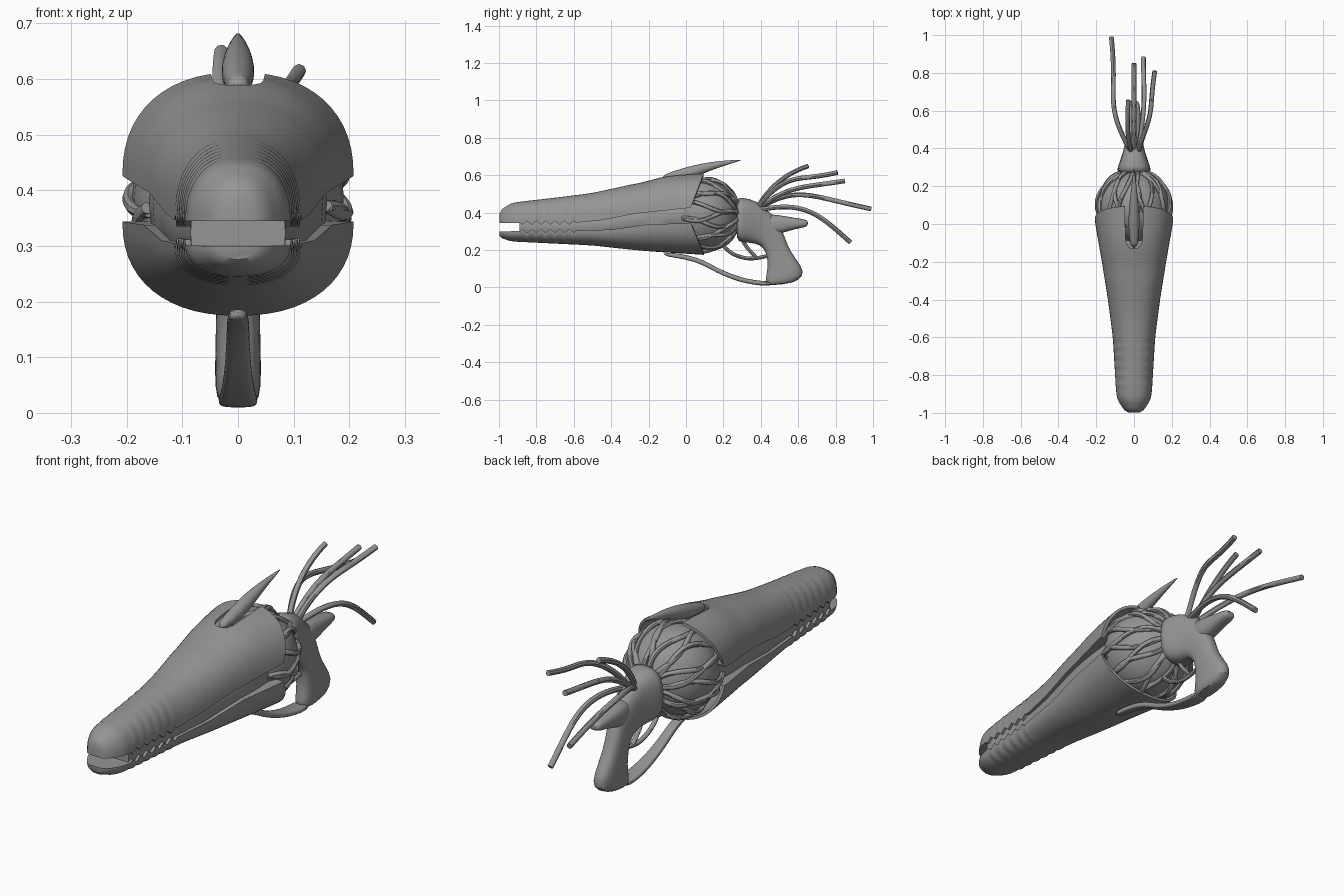
import bpy, bmesh, math
from math import sin, cos, pi

cube = bpy.data.objects.get("Cube")
if cube:
    bpy.data.objects.remove(cube)

grey = bpy.data.materials.new("plain grey")
grey.use_nodes = True
GREY = (0.3, 0.3, 0.3, 1)
grey.diffuse_color = GREY
grey.node_tree.nodes["Principled BSDF"].inputs["Base Color"].default_value = GREY


def activate(ob):
    bpy.ops.object.select_all(action='DESELECT')
    ob.select_set(True)
    bpy.context.view_layer.objects.active = ob


def smooth(ob, angle=45):
    activate(ob)
    bpy.ops.object.shade_smooth_by_angle(angle=math.radians(angle))


def skin_rings(name, rings, cap_end=True):
    """Join equal rings of points into a skin, capping its ends."""
    bm = bmesh.new()
    loops = [[bm.verts.new(p) for p in ring] for ring in rings]
    n = len(loops[0])
    for a, b in zip(loops, loops[1:]):
        for i in range(n):
            j = (i + 1) % n
            bm.faces.new((a[i], a[j], b[j], b[i]))
    bm.faces.new(loops[0])
    if cap_end:
        bm.faces.new(loops[-1])
    bmesh.ops.recalc_face_normals(bm, faces=bm.faces)
    mesh = bpy.data.meshes.new(name)
    bm.to_mesh(mesh)
    bm.free()
    ob = bpy.data.objects.new(name, mesh)
    bpy.context.collection.objects.link(ob)
    mesh.materials.append(grey)
    return ob


def power(v, e):
    return math.copysign(abs(v) ** e, v)


def loft(name, sections, e=0.8, n=16, subdiv=1):
    """Each section: lower (y, z), upper (y, z), half width."""
    rings = []
    for (y0, z0), (y1, z1), hw in sections:
        ring = []
        for i in range(n):
            a = 2 * pi * i / n
            s = power(sin(a), e) / 2
            ring.append((hw * power(cos(a), e),
                         (y0 + y1) / 2 + (y1 - y0) * s,
                         (z0 + z1) / 2 + (z1 - z0) * s))
        rings.append(ring)
    ob = skin_rings(name, rings)
    if subdiv:
        mod = ob.modifiers.new("round", 'SUBSURF')
        mod.levels = mod.render_levels = subdiv
    smooth(ob)
    return ob


def tubes(name, paths, radius):
    curve = bpy.data.curves.new(name, 'CURVE')
    curve.dimensions = '3D'
    curve.bevel_depth = radius
    curve.bevel_resolution = 2
    curve.use_fill_caps = True
    curve.resolution_u = 5
    for pts in paths:
        sp = curve.splines.new('NURBS')
        sp.points.add(len(pts) - 1)
        for p, co in zip(sp.points, pts):
            p.co = (*co, 1)
        sp.order_u = min(4, len(pts))
        sp.use_endpoint_u = True
    curve.materials.append(grey)
    ob = bpy.data.objects.new(name, curve)
    bpy.context.collection.objects.link(ob)
    activate(ob)
    bpy.ops.object.convert(target='MESH')
    smooth(bpy.context.object)


# Jaw profiles along y
WIDTH = [(-1, .025), (-.985, .055), (-.96, .078), (-.92, .093), (-.8, .1), (-.6, .112),
         (-.4, .138), (-.2, .17), (0, .205), (.06, .212)]
TOP = [(-1, .385), (-.985, .425), (-.96, .447), (-.9, .457), (-.7, .48), (-.5, .505),
       (-.25, .56), (-.13, .6), (.06, .615)]
UPPER_LIP = [(-1, .345), (-.6, .345), (-.45, .36), (-.27, .395), (.06, .43)]
LOWER_LIP = [(-1, .3), (-.57, .305), (-.4, .31), (-.2, .338), (.06, .345)]
BOTTOM = [(-1, .28), (-.985, .26), (-.95, .247), (-.5, .225), (-.2, .192), (.06, .172)]


def lerp(table, y):
    for (a, u), (b, v) in zip(table, table[1:]):
        if y <= b:
            return u + (v - u) * (y - a) / (b - a)
    return table[-1][1]


def soft(table, y):
    d = min(.04, y + 1, .06 - y)
    return (lerp(table, y - d) + 2 * lerp(table, y) + lerp(table, y + d)) / 4


def tooth(y):
    if not -.88 < y < -.575:
        return 0
    return 1 - abs(((y + .9) / .05) % 1 * 2 - 1)


def jaw(name, edge, crest, tooth_sign):
    rings = []
    for y in [-.997, -.985, -.97] + [-.95 + .0125 * i for i in range(79)]:
        w, c = soft(WIDTH, y), soft(crest, y)
        lip = lerp(edge, y) + tooth_sign * .02 * tooth(y)
        if -.88 < y < -.575:
            lip -= tooth_sign * .01
        ring = []
        for i in range(29):
            a = pi * i / 28
            s = abs(sin(a)) ** .88
            sweep = .07 * s * max(0, (y + .3) / .325)
            ring.append((w * power(cos(a), .88), y + sweep, lip + (c - lip) * s))
        rings.append(ring)
    ob = skin_rings(name, rings, cap_end=False)
    mod = ob.modifiers.new("thickness", 'SOLIDIFY')
    mod.thickness = .012
    mod.offset = -1
    activate(ob)
    bpy.ops.object.modifier_apply(modifier=mod.name)
    return ob


upper = jaw("upper_jaw", UPPER_LIP, TOP, -1)
lower = jaw("lower_jaw", LOWER_LIP, BOTTOM, 1)

# Rounded slot for the horn in the upper jaw
cutter = loft("slot_cutter", [((y, .5), (y, .8), w) for y, w in
                              ((-.13, .012), (-.122, .028), (-.1, .042), (-.06, .046), (.25, .052))],
              e=.3, subdiv=0)
cutter.hide_render = True
cut = upper.modifiers.new("slot", 'BOOLEAN')
cut.operation = 'DIFFERENCE'
cut.solver = 'EXACT'
cut.object = cutter
activate(upper)
bpy.ops.object.modifier_apply(modifier=cut.name)
bpy.data.objects.remove(cutter)
smooth(upper, 40)
smooth(lower, 40)

# Mouth lining between the jaws
loft("mouth_lining", [((y, lerp(LOWER_LIP, y) - .03), (y, lerp(UPPER_LIP, y) + .03),
                       min(.16, .9 * lerp(WIDTH, y)))
                      for y in (-.89, -.75, -.6, -.45, -.3, -.2, -.1, 0)], e=.35, subdiv=0)

# Horn on the crown
loft("horn", [((-.14, .57), (-.13, .602), .02), ((0, .57), (-.02, .638), .032),
              ((.09, .608), (.07, .662), .028), ((.19, .647), (.18, .678), .015),
              ((.3, .68), (.3, .684), .003)], e=1)

# Ball core wrapped in wavy strands that meet at the rear pole
CY, CZ = .09, .388
bpy.ops.mesh.primitive_uv_sphere_add(segments=32, ring_count=20, radius=.19, location=(0, CY, CZ))
ball = bpy.context.object
ball.name = "ball_core"
ball.data.materials.append(grey)
smooth(ball)
strands = []
COUNT = 24
for k in range(COUNT):
    path = []
    for i in range(12):
        phi = .3 + i * .17
        th = 2 * pi * k / COUNT + .17 * sin(phi * 2.6 + k * 2.3)
        r = .196 + .004 * sin(k * 1.7 + i)
        path.append((r * sin(phi) * cos(th), CY + r * cos(phi), CZ + r * sin(phi) * sin(th)))
    strands.append(path)
tubes("ball_strands", strands, .011)

# Loose tendrils sprouting behind the ball
tubes("loose_tendrils", [
    [(-.01, .37, .41), (-.03, .42, .5), (-.04, .5, .6), (-.03, .655, .65)],
    [(.02, .37, .41), (.04, .45, .52), (.1, .58, .6), (.09, .68, .585), (.11, .81, .615)],
    [(0, .37, .41), (0, .47, .49), (0, .6, .54), (0, .72, .55), (0, .85, .57)],
    [(-.01, .37, .41), (-.07, .48, .48), (-.13, .62, .52), (-.1, .8, .46), (-.12, .99, .42)],
    [(.02, .37, .41), (.04, .5, .44), (.06, .66, .43), (.05, .77, .34), (.05, .88, .24)],
], .0125)

# Pistol grip with flared collar, and rear spur
loft("grip", [((.265, .245), (.265, .488), .096), ((.3, .24), (.3, .482), .09),
              ((.375, .235), (.38, .468), .058), ((.41, .215), (.47, .39), .047),
              ((.43, .18), (.525, .29), .04), ((.437, .13), (.55, .2), .04),
              ((.432, .08), (.625, .11), .042), ((.42, .03), (.632, .06), .042),
              ((.435, .008), (.57, .02), .036)], e=.75)
loft("rear_spur", [((.4, .27), (.4, .4), .045), ((.5, .285), (.5, .388), .043),
                   ((.58, .312), (.585, .372), .036), ((.64, .322), (.64, .364), .03),
                   ((.652, .332), (.652, .354), .022)], e=.8)

# Trigger guard strap and trigger wire
loft("trigger_guard", [((y, z), (y + .008, z + .024), w) for y, z, w in
                       ((-.13, .168, .018), (0, .152, .02), (.09, .122, .021), (.16, .08, .023),
                        (.24, .045, .027), (.32, .021, .032), (.4, .01, .036), (.46, .008, .036))],
     e=.6)
tubes("trigger", [[(0, .19, .24), (0, .22, .19), (0, .3, .155), (0, .36, .15), (0, .44, .17)],
                  [(0, .3, .26), (0, .32, .21), (0, .36, .18), (0, .38, .155)]], .01)
